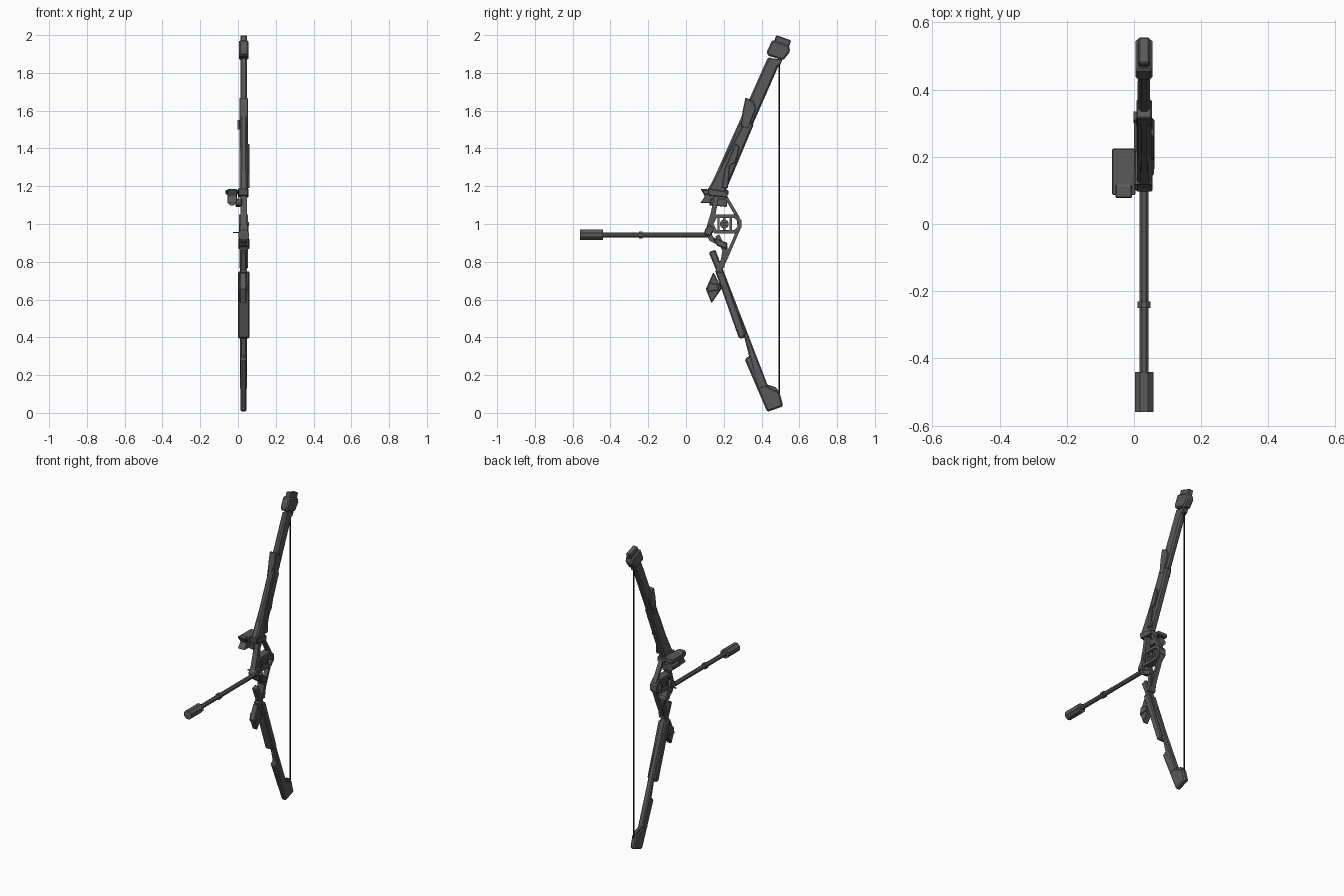
import bpy, bmesh
from math import radians
from mathutils import Vector, Matrix


def material(name, rgb):
    m = bpy.data.materials.new(name)
    m.diffuse_color = (*rgb, 1)
    return m


DARK = material("dark_grey", (0.1, 0.1, 0.1))
CORD = material("cord", (0.03, 0.008, 0.014))
CX = 0.03  # mid-plane of the bow


def finish(name, bm, mat=DARK, bevel=0):
    bmesh.ops.recalc_face_normals(bm, faces=bm.faces)
    me = bpy.data.meshes.new(name)
    bm.to_mesh(me)
    bm.free()
    me.materials.append(mat)
    ob = bpy.data.objects.new(name, me)
    bpy.context.collection.objects.link(ob)
    if bevel:
        mod = ob.modifiers.new("Chamfer", 'BEVEL')
        mod.width, mod.segments, mod.limit_method = bevel, 1, 'ANGLE'
        mod.angle_limit = radians(50)
    return ob


def prism(name, pts, x0, x1, bevel=0.0):
    """Side profile (y, z) extruded across x."""
    bm = bmesh.new()
    face = bm.faces.new([bm.verts.new((x0, y, z)) for y, z in pts])
    ext = bmesh.ops.extrude_face_region(bm, geom=[face])
    vs = [v for v in ext["geom"] if isinstance(v, bmesh.types.BMVert)]
    bmesh.ops.translate(bm, verts=vs, vec=(x1 - x0, 0, 0))
    return finish(name, bm, bevel=bevel)


def strip(name, path, width, x0, x1):
    """Mitred flat bar following a (y, z) path."""
    p = [Vector(q) for q in path]
    left, right = [], []
    for i, q in enumerate(p):
        a = (q - p[i - 1]).normalized() if i else (p[1] - q).normalized()
        b = (p[i + 1] - q).normalized() if i < len(p) - 1 else a
        t = (a + b).normalized()
        n = Vector((-t.y, t.x)) * (width / 2 / max(t.dot(a), 0.5))
        left.append(q + n)
        right.append(q - n)
    return prism(name, left + right[::-1], x0, x1)


def tube(name, a, b, r, sides=8, mat=DARK):
    a, b = Vector(a), Vector(b)
    d = b - a
    bm = bmesh.new()
    turn = d.to_track_quat('Z', 'Y').to_matrix().to_4x4()
    bmesh.ops.create_cone(bm, cap_ends=True, segments=sides, radius1=r, radius2=r, depth=d.length,
                          matrix=Matrix.Translation((a + b) / 2) @ turn
                          @ Matrix.Rotation(radians(180 / sides), 4, 'Z'))
    return finish(name, bm, mat)


# Upper limb with its wider sleeve and plates
prism("upper_limb", [(.125, 1.19), (.195, 1.165), (.50, 1.86), (.435, 1.885)], .013, .048, .009)
prism("upper_limb_sleeve", [(.115, 1.18), (.20, 1.15), (.36, 1.53), (.31, 1.55)], .009, .052, .009)
prism("upper_limb_block", [(.315, 1.67), (.358, 1.648), (.37, 1.61), (.33, 1.505), (.29, 1.515),
                           (.30, 1.60)], .007, .053, .004)
prism("upper_side_plate", [(.262, 1.425), (.283, 1.41), (.262, 1.325), (.232, 1.31), (.222, 1.19),
                           (.19, 1.19), (.205, 1.29)], .045, .061, .003)
prism("upper_side_tab", [(.31, 1.55), (.335, 1.55), (.325, 1.50), (.30, 1.50)], -.002, .012)

# Upper tip housing
prism("upper_tip_housing", [(.457, 1.975), (.545, 1.945), (.552, 1.914), (.515, 1.866), (.43, 1.893),
                            (.43, 1.918)], .004, .055, .008)
prism("upper_tip_cap", [(.478, 2.0), (.557, 1.972), (.54, 1.925), (.46, 1.95)], .013, .047, .005)
prism("upper_string_nock", [(.435, 1.88), (.51, 1.87), (.50, 1.845), (.475, 1.83), (.445, 1.82)],
      .012, .048, .004)

# Lower limb, cover plate, and tip
prism("lower_limb", [(.12, .85), (.155, .865), (.435, .14), (.38, .12), (.31, .395)], .011, .047, .007)
prism("lower_limb_cover", [(.155, .75), (.20, .745), (.315, .42), (.305, .395), (.28, .395)],
      0, .061, .006)
prism("lower_tip", [(.31, .285), (.345, .31), (.372, .30), (.435, .14), (.495, .11), (.515, .035),
                    (.43, .005)], .012, .046, .008)
prism("lower_string_nock", [(.43, .15), (.475, .135), (.50, .105), (.47, .07), (.43, .10)],
      .018, .042, .004)
prism("lower_fin", [(.145, .745), (.105, .655), (.135, .58), (.19, .66)], .008, .045, .005)
prism("lower_fin_rib", [(.12, .69), (.17, .68), (.175, .65), (.11, .64)], .003, .051, .003)

# Riser frame: front grip bar and rear guard
strip("front_riser", [(.165, 1.17), (.145, 1.06), (.115, .96), (.135, .92), (.205, .885),
                      (.212, .84), (.165, .74)], .026, .012, .047)
strip("rear_guard", [(.195, 1.17), (.275, 1.035), (.282, .98), (.215, .825), (.175, .74)],
      .017, .016, .044)
prism("grip_wedge", [(.125, 1.0), (.15, .975), (.13, .935), (.095, .945), (.10, .97)], .005, .055, .005)
prism("lower_riser_block", [(.14, .93), (.22, .90), (.215, .865), (.165, .885)], .002, .06, .005)
strip("lower_brace", [(.165, .94), (.205, .86), (.19, .77)], .024, .008, .053)

# Central pulley cage: rails, ends, posts and hub
strip("cage_ring", [(.215, 1.04), (.155, 1.04), (.135, 1.0), (.155, .96), (.26, .96), (.285, .985),
                    (.285, 1.015), (.26, 1.04), (.205, 1.04)], .018, .006, .054)
for y in (.172, .238):
    strip("cage_post", [(y, 1.035), (y, .965)], .013, .01, .05)
tube("pulley_hub", (.012, .203, 1.0), (.048, .203, 1.0), .024, 12)
tube("pulley_axle", (.004, .203, 1.0), (.057, .203, 1.0), .011, 8)
for z in (1.025, .975):
    strip("hub_support", [(.203, z + .014), (.203, z - .014)], .014, .015, .045)

# Arrow rest
tube("arrow_rest", (-.027, .14, .955), (.02, .14, .955), .004, 6)

# Sight: overhanging plate, lens body and bracket
prism("sight_plate", [(.085, 1.18), (.225, 1.18), (.225, 1.155), (.10, 1.155)], -.065, .004, .003)
prism("sight_visor", [(.078, 1.185), (.11, 1.185), (.16, 1.155), (.135, 1.11), (.075, 1.11),
                      (.10, 1.145)], -.055, -.006, .003)
tube("sight_lens", (-.032, .125, 1.122), (-.032, .218, 1.122), .026, 8)
prism("sight_bracket", [(.13, 1.135), (.22, 1.135), (.215, 1.09), (.13, 1.10)], -.012, .02, .003)
prism("sight_mount", [(.115, 1.19), (.22, 1.17), (.22, 1.14), (.12, 1.15)], .0, .055, .004)

# Front stabiliser
tube("stabiliser_rod", (CX, -.46, .942), (CX, .13, .942), .0145, 8)
tube("stabiliser_collar", (CX, -.25, .942), (CX, -.23, .942), .0205, 8)
tube("stabiliser_weight", (CX, -.56, .942), (CX, -.44, .942), .030, 8)

# Bowstring
tube("bowstring", (CX, .494, .10), (CX, .494, 1.86), .0045, 8, CORD)
